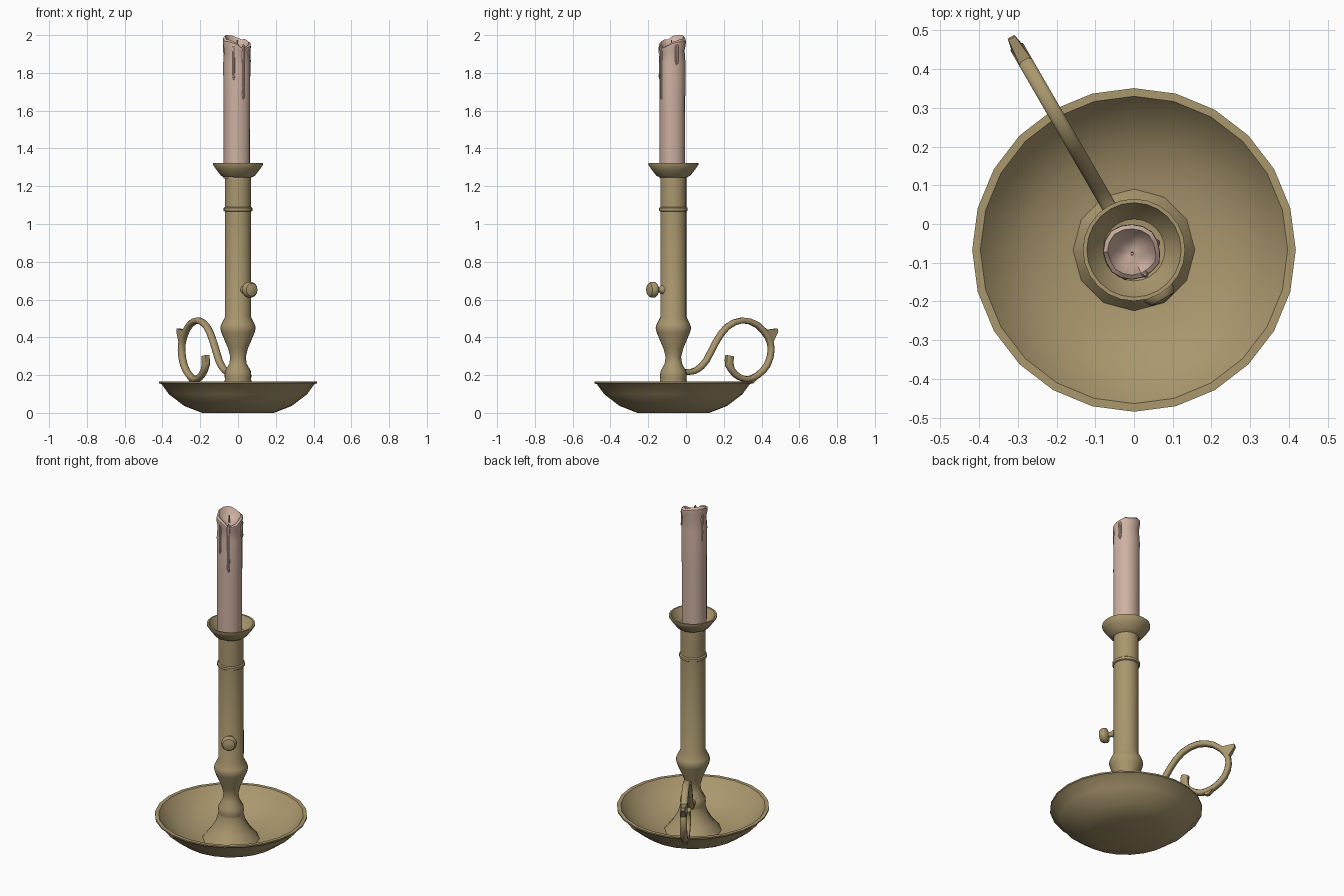
import bpy, bmesh, math, random
from mathutils import Vector

if "Cube" in bpy.data.objects:
    bpy.data.objects.remove(bpy.data.objects["Cube"])
random.seed(4)

CY = -0.067                     # axis of the dish and stem
AZ = math.radians(120)          # direction of the handle


def material(name, col):
    m = bpy.data.materials.new(name)
    m.diffuse_color = (*col, 1)
    m.use_nodes = True
    m.node_tree.nodes["Principled BSDF"].inputs["Base Color"].default_value = m.diffuse_color
    return m


brass = material("aged brass", (0.40, 0.31, 0.155))
wax = material("pale wax", (0.62, 0.44, 0.36))


def finish(name, bm, mat, angle=35):
    bmesh.ops.recalc_face_normals(bm, faces=bm.faces[:])
    me = bpy.data.meshes.new(name)
    bm.to_mesh(me)
    bm.free()
    me.materials.append(mat)
    ob = bpy.data.objects.new(name, me)
    bpy.context.collection.objects.link(ob)
    bpy.ops.object.select_all(action='DESELECT')
    ob.select_set(True)
    bpy.context.view_layer.objects.active = ob
    bpy.ops.object.shade_smooth_by_angle(angle=math.radians(angle))
    return ob


def skin(bm, rings):
    # join equal rings of points into a capped tube
    vs = [[bm.verts.new(p) for p in r] for r in rings]
    n = len(vs[0])
    for a, b in zip(vs, vs[1:]):
        for i in range(n):
            j = (i + 1) % n
            bm.faces.new((a[i], a[j], b[j], b[i]))
    bm.faces.new(vs[0])
    bm.faces.new(vs[-1])


def lathe(name, profile, sides, mat, place=None, angle=35):
    place = place or (lambda x, y, z: (x, CY + y, z))
    bm = bmesh.new()
    skin(bm, [[place(r * math.cos(2 * math.pi * i / sides),
                     r * math.sin(2 * math.pi * i / sides), z)
               for i in range(sides)] for r, z in profile])
    return finish(name, bm, mat, angle)


# Dish
lathe("dish", [(0.19, 0.0), (0.285, 0.037), (0.365, 0.098), (0.405, 0.152),
               (0.418, 0.157), (0.418, 0.165), (0.397, 0.165), (0.352, 0.107),
               (0.275, 0.058), (0.18, 0.025), (0.05, 0.02)], 24, brass)

# Flared foot and stem with collar, bulge, ring and drip cup
lathe("stem_foot", [(0.16, 0.02), (0.15, 0.035), (0.115, 0.075), (0.085, 0.125),
                    (0.068, 0.18), (0.07, 0.2), (0.066, 0.225), (0.045, 0.262),
                    (0.04, 0.3)], 12, brass)
lathe("stem", [(0.068, 0.17), (0.071, 0.195), (0.068, 0.22), (0.047, 0.255),
               (0.041, 0.295), (0.052, 0.34), (0.088, 0.425), (0.094, 0.45),
               (0.088, 0.47), (0.069, 0.508), (0.069, 1.066), (0.076, 1.07),
               (0.076, 1.085), (0.069, 1.09), (0.069, 1.245), (0.09, 1.256),
               (0.115, 1.288), (0.132, 1.313), (0.132, 1.322), (0.122, 1.322),
               (0.104, 1.29), (0.08, 1.262), (0.05, 1.258)], 24, brass)


# Push knob, opposite the handle
def knob_place(x, y, z):
    out = Vector((-math.cos(AZ), -math.sin(AZ), 0))
    side = Vector((-out.y, out.x, 0))
    return out * z + side * x + Vector((0, CY, 0.652 + y))


lathe("slider_knob", [(0.024, 0.055), (0.022, 0.075), (0.015, 0.085), (0.015, 0.1),
                      (0.038, 0.11), (0.043, 0.118), (0.042, 0.134), (0.034, 0.147),
                      (0.015, 0.153)], 14, brass, knob_place)

# Handle: a scrolling strip in the radial plane (distance, height)
radial = Vector((math.cos(AZ), math.sin(AZ), 0))
across = Vector((-radial.y, radial.x, 0))


def at(d, z, w=0.0):
    return radial * d + across * w + Vector((0, CY, z))


path = [(0.05, 0.216), (0.10, 0.217), (0.144, 0.228), (0.2, 0.275), (0.261, 0.376),
        (0.328, 0.455), (0.419, 0.49), (0.512, 0.466), (0.579, 0.4), (0.598, 0.333),
        (0.574, 0.254), (0.512, 0.197), (0.44, 0.178), (0.376, 0.206), (0.342, 0.255),
        (0.345, 0.302)]
pts = [Vector(p) for p in path]
fine = []                       # smoothed path
for i in range(len(pts) - 1):
    a, b = pts[max(i - 1, 0)], pts[i]
    c, d = pts[i + 1], pts[min(i + 2, len(pts) - 1)]
    for t in (0, 0.5):
        fine.append(0.5 * (2 * b + (c - a) * t + (2 * a - 5 * b + 4 * c - d) * t * t
                           + (3 * b - a - 3 * c + d) * t ** 3))
fine.append(pts[-1])
bm = bmesh.new()
rings = []
for i, p in enumerate(fine):
    t = (fine[min(i + 1, len(fine) - 1)] - fine[max(i - 1, 0)]).normalized()
    n = Vector((-t.y, t.x))
    h = 0.021 if i >= len(fine) - 3 else 0.015
    w = 0.019
    shape = [(-w, -h * .5), (-w * .6, -h), (w * .6, -h), (w, -h * .5),
             (w, h * .5), (w * .6, h), (-w * .6, h), (-w, h * .5)]
    rings.append([at(p.x + n.x * v, p.y + n.y * v, u) for u, v in shape])
skin(bm, rings)
finish("scroll_handle", bm, brass, 50)


# Pointed spurs on the outside of the scroll
def spur(name, base, tip, w0, w1):
    bm = bmesh.new()
    (a, b), (c, d) = base, tip
    skin(bm, [[at(*a, -w0), at(*a, w0), at(*b, w0), at(*b, -w0)],
              [at(*c, -w1), at(*c, w1), at(*d, w1), at(*d, -w1)]])
    finish(name, bm, brass)


spur("thumb_spur", ((0.55, 0.437), (0.594, 0.36)), ((0.632, 0.447), (0.636, 0.43)), 0.018, 0.010)
spur("lower_spur", ((0.44, 0.178), (0.525, 0.2)), ((0.468, 0.155), (0.485, 0.157)), 0.017, 0.012)

# Candle: slightly uneven shaft, swollen lip and hollow, melted top
N = 16
wob = [random.uniform(-0.003, 0.003) for _ in range(N)]
lift = [random.uniform(-0.008, 0.008) for _ in range(N)]


def candle_ring(r, z, k):
    out = []
    for i in range(N):
        a = 2 * math.pi * i / N
        top = 0.022 * math.cos(a - math.radians(135)) + lift[i]
        if i in (13, 14):
            top -= 0.014        # notch where the wax ran
        rr = r + wob[i] * (1 if r > 0.03 else 0)
        out.append((-0.005 + rr * math.cos(a), -0.072 + rr * math.sin(a), z + k * top))
    return out


bm = bmesh.new()
skin(bm, [candle_ring(r, z, k) for r, z, k in
          [(0.069, 1.24, 0), (0.070, 1.6, 0), (0.072, 1.85, 0), (0.067, 1.915, 0.3),
           (0.074, 1.947, 0.7), (0.073, 1.965, 0.9), (0.062, 1.974, 1),
           (0.050, 1.955, 0.7), (0.028, 1.938, 0.3), (0.008, 1.933, 0)]])
finish("candle", bm, wax, 40)

# Wax runs down the shaft
for deg, z0, z1, r in ((-60, 1.66, 1.95, 0.009), (20, 1.84, 1.955, 0.010),
                       (165, 1.78, 1.96, 0.009), (255, 1.76, 1.95, 0.008)):
    a = math.radians(deg)
    ox, oy = -0.005 + 0.067 * math.cos(a), -0.005 + 0.067 * math.sin(a)
    lathe("wax_drip", [(r * .3, z0), (r, z0 + 0.02), (r * .8, z0 + 0.06),
                       (r, z1 - 0.015), (r * .4, z1)], 8, wax,
          lambda x, y, z, ox=ox, oy=oy: (ox + x, CY + oy + y, z))

# Wick
lathe("wick", [(0.005, 1.92), (0.004, 1.975)], 6, wax,
      lambda x, y, z: (x - 0.005, y - 0.077, z))
